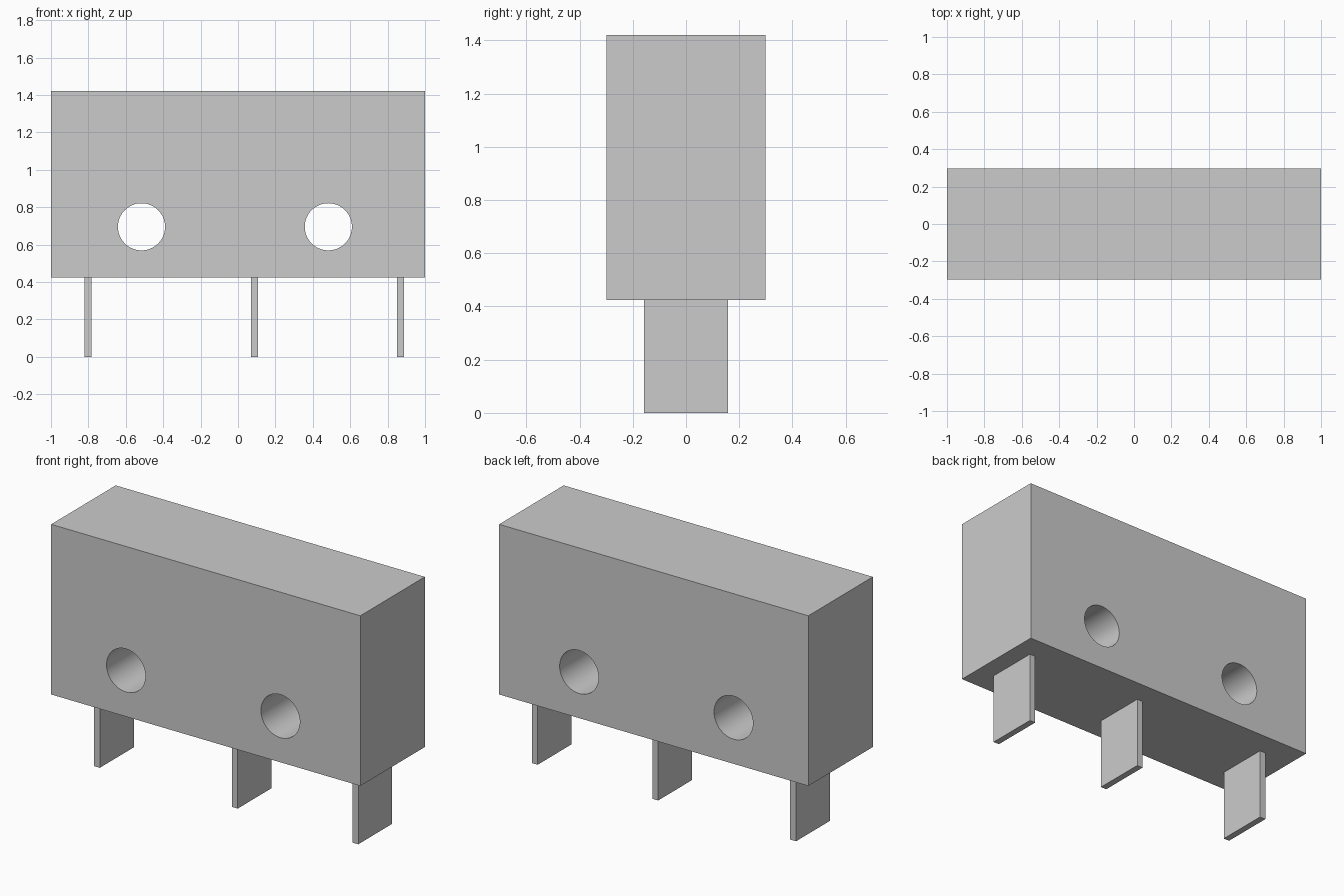
import bpy
import math

if "Cube" in bpy.data.objects:
    bpy.data.objects.remove(bpy.data.objects["Cube"])

BODY_Z0, BODY_Z1 = 0.425, 1.42


def box(name, x, z0, z1, width, depth):
    bpy.ops.mesh.primitive_cube_add(size=1, location=(x, 0, (z0 + z1) / 2))
    ob = bpy.context.object
    ob.name = name
    ob.scale = (width, depth, z1 - z0)
    bpy.ops.object.transform_apply(location=False, rotation=False, scale=True)
    return ob


# Switch housing
body = box("housing", 0, BODY_Z0, BODY_Z1, 2.0, 0.596)

# Two mounting holes right through the housing
for x in (-0.516, 0.483):
    bpy.ops.mesh.primitive_cylinder_add(vertices=64, radius=0.126, depth=1.0,
                                        location=(x, 0, 0.695),
                                        rotation=(math.pi / 2, 0, 0))
    cutter = bpy.context.object
    cutter.name = "hole_cutter"
    cutter.hide_render = True
    bpy.context.view_layer.objects.active = body
    cut = body.modifiers.new("mounting_hole", 'BOOLEAN')
    cut.operation = 'DIFFERENCE'
    cut.solver = 'EXACT'
    cut.object = cutter
    bpy.ops.object.modifier_apply(modifier=cut.name)
    bpy.data.objects.remove(cutter, do_unlink=True)

# Smooth hole walls, sharp box edges
bpy.ops.object.select_all(action='DESELECT')
body.select_set(True)
bpy.context.view_layer.objects.active = body
bpy.ops.object.shade_smooth_by_angle(angle=math.radians(30))

# Three flat terminal blades under the housing
for side, x in (("left", -0.803), ("middle", 0.089), ("right", 0.869)):
    box(f"terminal_{side}", x, 0, BODY_Z0, 0.038, 0.314)
